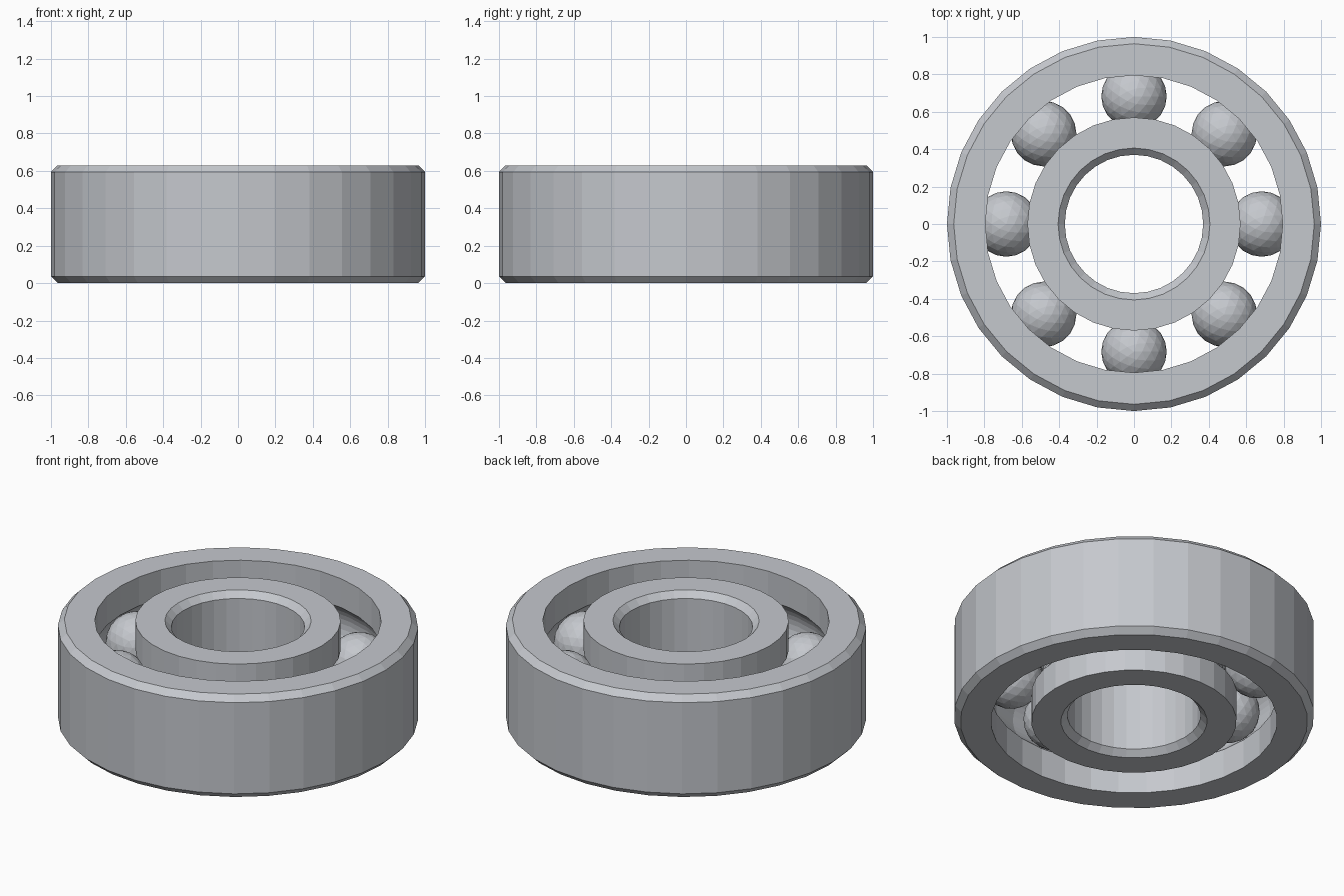
import bpy, bmesh, math
from mathutils import Matrix, Vector

if "Cube" in bpy.data.objects:
    bpy.data.objects.remove(bpy.data.objects["Cube"], do_unlink=True)

HEIGHT = 0.63
MID = HEIGHT / 2
CHAMFER = 0.036
SIDES = 32
PITCH = 0.683        # radius of the circle of ball centres
BALL = 0.175
GROOVE = 0.178
OUTER_BORE = 0.795
INNER_RIM = 0.57

steel = bpy.data.materials.new("steel grey")
steel.use_nodes = True
colour = (0.56, 0.58, 0.615, 1)
steel.diffuse_color = colour
steel.node_tree.nodes["Principled BSDF"].inputs["Base Color"].default_value = colour


def add_object(name, bm):
    bmesh.ops.recalc_face_normals(bm, faces=bm.faces)
    mesh = bpy.data.meshes.new(name)
    bm.to_mesh(mesh)
    bm.free()
    mesh.materials.append(steel)
    obj = bpy.data.objects.new(name, mesh)
    bpy.context.collection.objects.link(obj)
    return obj


def revolve(name, profile):
    """Turn a closed (radius, z) profile into a faceted ring."""
    bm = bmesh.new()
    loops = []
    for i in range(SIDES):
        a = 2 * math.pi * i / SIDES
        loops.append([bm.verts.new((r * math.cos(a), r * math.sin(a), z)) for r, z in profile])
    n = len(profile)
    for i in range(SIDES):
        here, there = loops[i], loops[(i + 1) % SIDES]
        for j in range(n):
            k = (j + 1) % n
            bm.faces.new((here[j], there[j], there[k], here[k]))
    return add_object(name, bm)


def groove(wall, side, steps=10):
    """Arc of the ball track, from bottom to top, starting and ending on the wall."""
    half = math.acos(abs(wall - PITCH) / GROOVE)
    angles = [half * (2 * i / steps - 1) for i in range(steps + 1)]
    return [(PITCH + side * GROOVE * math.cos(a), MID + GROOVE * math.sin(a)) for a in angles]


# Outer ring: chamfered outside, ball track inside
revolve("outer_ring",
        [(OUTER_BORE, 0)] + groove(OUTER_BORE, 1) +
        [(OUTER_BORE, HEIGHT), (1 - CHAMFER, HEIGHT), (1, HEIGHT - CHAMFER),
         (1, CHAMFER), (1 - CHAMFER, 0)])

# Inner ring: ball track outside, chamfered bore
bore = 0.37
revolve("inner_ring",
        [(INNER_RIM, 0)] + groove(INNER_RIM, -1) +
        [(INNER_RIM, HEIGHT), (bore + CHAMFER, HEIGHT), (bore, HEIGHT - CHAMFER),
         (bore, CHAMFER), (bore + CHAMFER, 0)])

# Eight faceted balls in the track
for i in range(8):
    a = math.pi * i / 4
    bm = bmesh.new()
    bmesh.ops.create_icosphere(bm, subdivisions=3, radius=BALL)
    ball = add_object(f"ball_{i + 1}", bm)
    ball.location = (PITCH * math.cos(a), PITCH * math.sin(a), MID)
